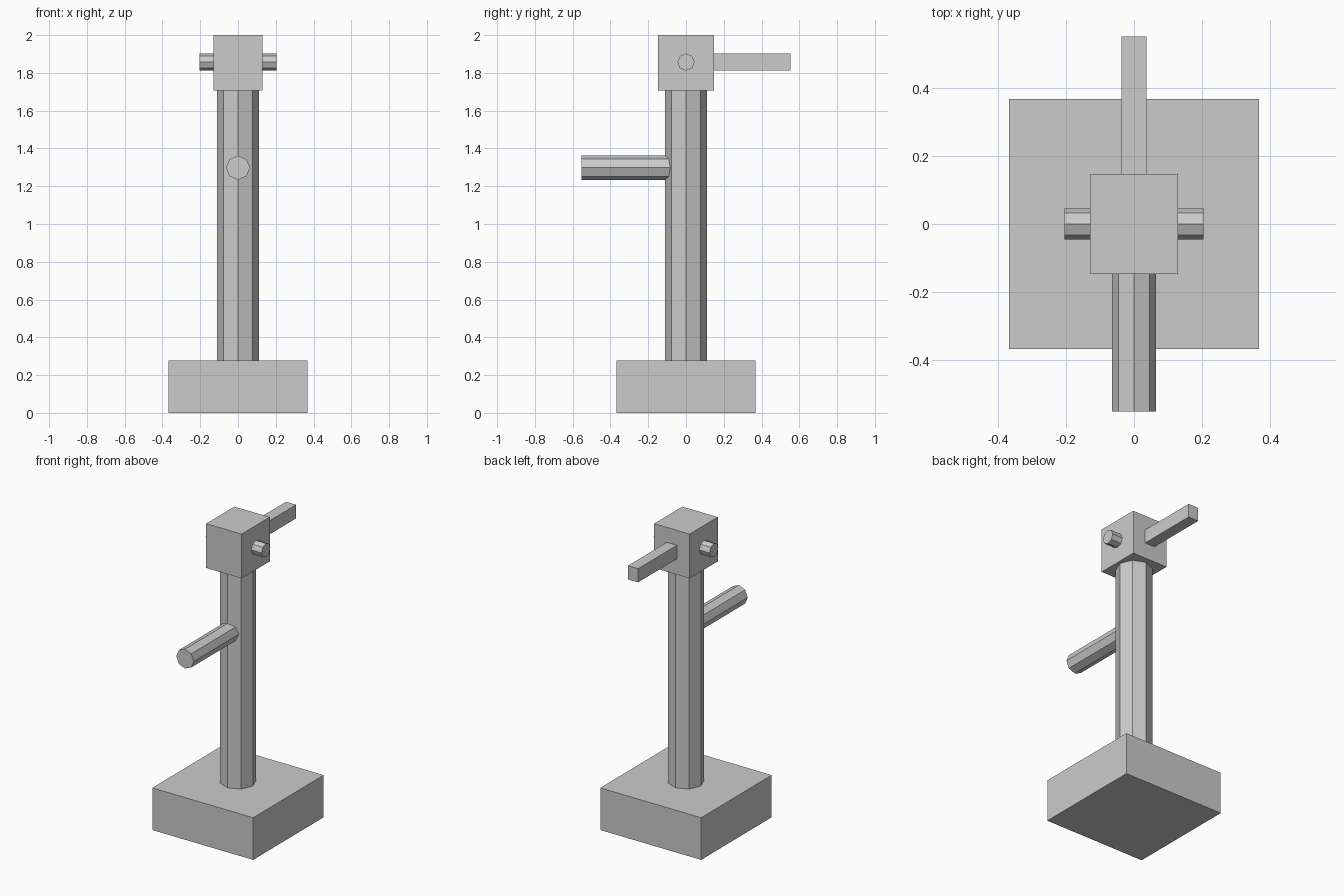
import bpy
from math import pi

if "Cube" in bpy.data.objects:
    bpy.data.objects.remove(bpy.data.objects["Cube"])


def block(name, x, y, z):
    """Box spanning the given (min, max) ranges."""
    bpy.ops.mesh.primitive_cube_add(size=1, location=[sum(r) / 2 for r in (x, y, z)])
    ob = bpy.context.object
    ob.name = name
    ob.scale = [r[1] - r[0] for r in (x, y, z)]
    bpy.ops.object.transform_apply(location=False, rotation=False, scale=True)
    return ob


def rod(name, radius, length, center, rotation=(0, 0, 0)):
    """Eight-sided rod, with corners pointing along the main axes."""
    bpy.ops.mesh.primitive_cylinder_add(vertices=8, radius=radius, depth=length,
                                        location=center, rotation=rotation)
    ob = bpy.context.object
    ob.name = name
    return ob


PIVOT_Z = 1.857

# Square plinth and upright column
block("base", (-0.368, 0.368), (-0.368, 0.368), (0, 0.278))
rod("column", 0.11, 1.46, (0, 0, 0.99))

# Spout reaching forward from the column
rod("spout", 0.064, 0.552, (0, -0.276, 1.298), (pi / 2, 0, 0))

# Head block with cross pin and rear handle
block("head", (-0.129, 0.129), (-0.147, 0.147), (1.708, 2.0))
rod("pivot_pin", 0.0455, 0.408, (0, 0, PIVOT_Z), (0, pi / 2, 0))
block("handle", (-0.037, 0.037), (0, 0.552), (PIVOT_Z - 0.045, PIVOT_Z + 0.045))
